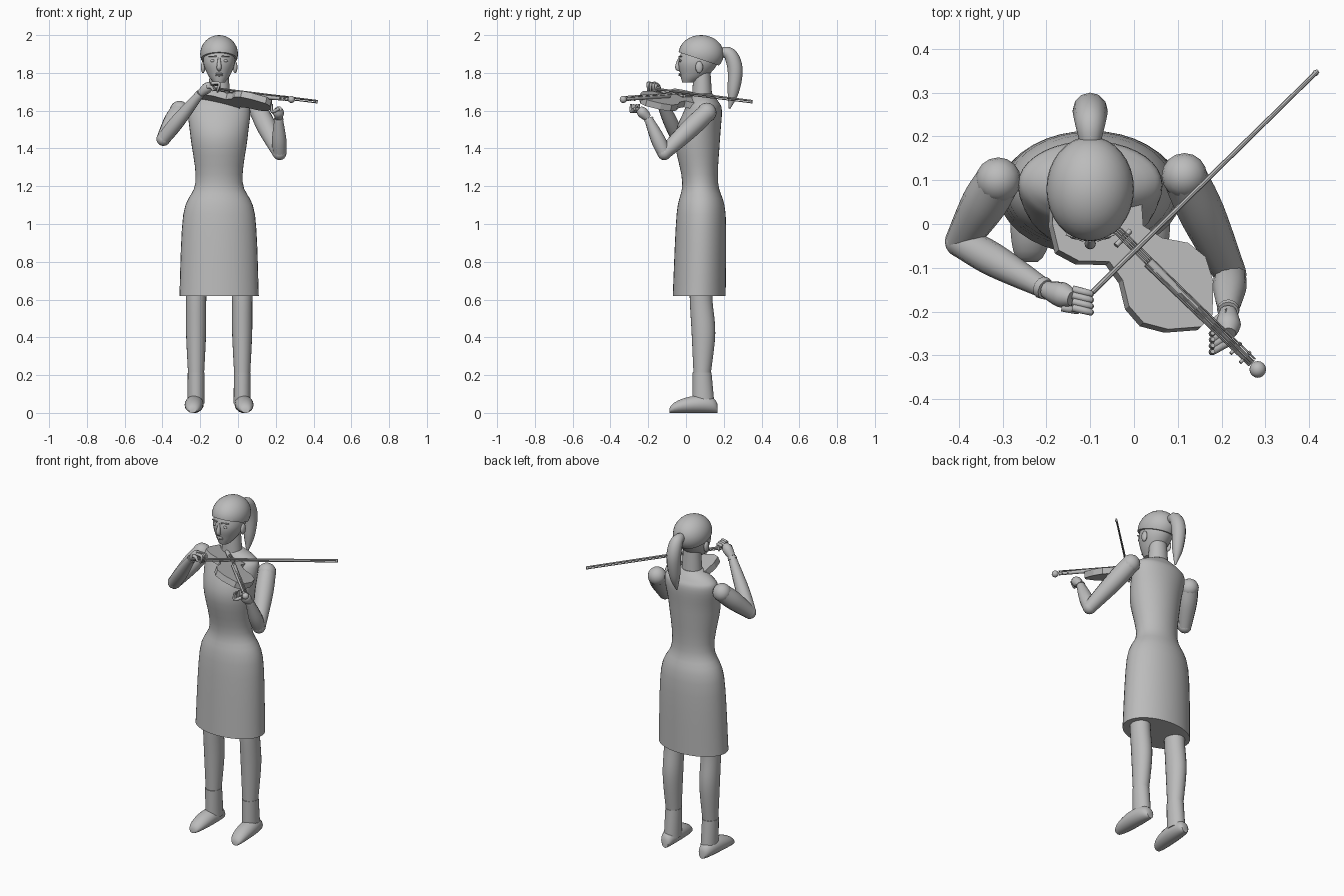
import bpy, bmesh
from math import sin, cos, pi, tau, radians
from mathutils import Vector, Matrix

if "Cube" in bpy.data.objects:
    bpy.data.objects.remove(bpy.data.objects["Cube"], do_unlink=True)

grey = (0.5, 0.5, 0.5, 1)
material = bpy.data.materials.new("plain grey")
material.use_nodes = True
material.diffuse_color = grey
material.node_tree.nodes["Principled BSDF"].inputs["Base Color"].default_value = grey


def finish(name, bm, smooth=True):
    bmesh.ops.recalc_face_normals(bm, faces=bm.faces)
    mesh = bpy.data.meshes.new(name)
    bm.to_mesh(mesh)
    bm.free()
    mesh.materials.append(material)
    part = bpy.data.objects.new(name, mesh)
    bpy.context.collection.objects.link(part)
    if smooth:
        bpy.ops.object.select_all(action="DESELECT")
        part.select_set(True)
        bpy.context.view_layer.objects.active = part
        bpy.ops.object.shade_smooth_by_angle(angle=radians(40))


def spline(keys, steps=5):
    """Smooth curve through a few key vectors of any length."""
    keys = [Vector(key) for key in keys]
    last = len(keys) - 1
    result = []
    for i in range(last):
        a, b, c, d = keys[max(i - 1, 0)], keys[i], keys[i + 1], keys[min(i + 2, last)]
        for step in range(steps):
            t = step / steps
            result.append(b + ((c - a) * t + (2 * a - 5 * b + 4 * c - d) * t ** 2
                               + (3 * (b - c) + d - a) * t ** 3) / 2)
    return result + [keys[last]]


def circle(count):
    return [(cos(tau * i / count), sin(tau * i / count)) for i in range(count)]


def skin(name, rings):
    """Bridge equal rings of points and cap both ends."""
    bm = bmesh.new()
    loops = [[bm.verts.new(point) for point in ring] for ring in rings]
    for low, high in zip(loops, loops[1:]):
        for i in range(len(low)):
            bm.faces.new((low[i - 1], low[i], high[i], high[i - 1]))
    bm.faces.new(loops[0])
    bm.faces.new(loops[-1])
    finish(name, bm)


def loft(name, centre, keys, count=24):
    """Upright form; each key is height, half width, front and back."""
    skin(name, [[(centre + width * c, (front + back + (back - front) * s) / 2, z) for c, s in circle(count)]
                for z, width, front, back in spline(keys)])


def tube(name, points, radii, side=(0, 0, 1), count=12):
    """Round limb through points, with a radius at each one."""
    stations = spline([(*point, radius) for point, radius in zip(points, radii)])
    centres = [station.xyz for station in stations]
    rings = []
    for i, station in enumerate(stations):
        ahead = centres[min(i + 1, len(centres) - 1)] - centres[max(i - 1, 0)]
        u = ahead.cross(Vector(side)).normalized()
        v = ahead.cross(u).normalized()
        rings.append([centres[i] + station.w * (u * c + v * s) for c, s in circle(count)])
    skin(name, rings)


def ellipsoid(centre, size, segments):
    bm = bmesh.new()
    place = Matrix.Translation(centre) @ Matrix.Diagonal((*size, 1))
    bmesh.ops.create_uvsphere(bm, u_segments=segments, v_segments=segments // 2, radius=1, matrix=place)
    return bm


def ball(name, centre, size, segments=16):
    finish(name, ellipsoid(centre, size, segments))


middle = -0.1

# Dress, neck and head
loft("dress", middle, [(0.62, 0.21, -0.07, 0.21), (1.05, 0.19, -0.05, 0.21), (1.22, 0.125, -0.02, 0.17),
                       (1.45, 0.15, -0.06, 0.18), (1.6, 0.165, -0.01, 0.19), (1.65, 0.14, 0.02, 0.17),
                       (1.69, 0.06, 0.04, 0.14)], count=36)
loft("neck", middle, [(1.65, 0.06, 0.03, 0.14), (1.8, 0.05, 0.04, 0.13)])
loft("head", middle, [(1.75, 0.03, -0.02, 0.05), (1.79, 0.06, -0.03, 0.12), (1.86, 0.085, -0.04, 0.17),
                      (1.95, 0.07, -0.01, 0.16)])

# Hair cap with a sloping lower edge, and ponytail
cap = ellipsoid((middle, 0.08, 1.9), (0.1, 0.12, 0.1), 32)
cut = bmesh.ops.bisect_plane(cap, geom=cap.verts[:] + cap.edges[:] + cap.faces[:], clear_inner=True,
                             plane_co=(middle, 0.08, 1.87), plane_no=(0, 1, 3))
rim = [item for item in cut["geom_cut"] if isinstance(item, bmesh.types.BMEdge)]
bmesh.ops.holes_fill(cap, edges=rim)
finish("hair_cap", cap)
tail = [(0.17, 1.91), (0.23, 1.9), (0.26, 1.82), (0.25, 1.7), (0.23, 1.61)]
tube("ponytail", [(middle, y, z) for y, z in tail], (0.02, 0.035, 0.04, 0.03, 0.004), side=(1, 0, 0))

# Nose and lips
tube("nose", [(middle, -0.035, 1.88), (middle, -0.045, 1.83), (middle, -0.03, 1.815)],
     (0.006, 0.013, 0.008), side=(1, 0, 0))
for z in (1.787, 1.795):
    ball("lip", (middle, -0.03, z), (0.02, 0.01, 0.005))


def arm(label, shoulder, elbow, wrist):
    ball(label + "_shoulder", shoulder, (0.052, 0.052, 0.052))
    ball(label + "_elbow", elbow, (0.037, 0.037, 0.037))
    tube(label + "_upper_arm", (shoulder, shoulder.lerp(elbow, 0.4), elbow), (0.05, 0.052, 0.037))
    tube(label + "_forearm", (elbow, elbow.lerp(wrist, 0.4), wrist), (0.036, 0.038, 0.022))
    tube(label + "_cuff", (elbow.lerp(wrist, 0.95), wrist), (0.026, 0.024))


def hand(label, wrist, knuckles, spread, reach, curl):
    """Palm, then four fingers that reach out and curl, then a thumb."""
    palm = wrist.lerp(knuckles, 0.6)
    tube(label + "_palm", (wrist, palm, knuckles), (0.02, 0.029, 0.018))
    for i in range(4):
        root = knuckles + spread * (i - 1.5)
        tube(label + "_finger", (root, root + reach, root + reach + curl), (0.009, 0.008, 0.005), side=spread)
    thumb = palm - spread * 2
    tube(label + "_thumb", (thumb, thumb + reach / 2, thumb + reach + curl / 2), (0.01, 0.009, 0.006), side=spread)


# Arms and hands: one holds the bow, one the violin neck
right_wrist, left_wrist = Vector((-0.2, -0.15, 1.69)), Vector((0.215, -0.2, 1.56))
arm("right", Vector((-0.31, 0.1, 1.6)), Vector((-0.395, -0.04, 1.45)), right_wrist)
arm("left", Vector((0.115, 0.11, 1.59)), Vector((0.22, -0.115, 1.375)), left_wrist)
hand("right", right_wrist, Vector((-0.14, -0.17, 1.74)), Vector((0, 0.014, -0.003)),
     Vector((0.04, -0.01, 0)), Vector((-0.01, 0, -0.04)))
hand("left", left_wrist, Vector((0.215, -0.25, 1.61)), Vector((0, -0.014, 0)),
     Vector((-0.035, -0.02, -0.015)), Vector((0, 0, 0.04)))


def shoe(label, centre, outward):
    """Rounded sole profile, higher at the heel, flat on the ground."""
    steps = 14
    rings = []
    for step in range(1, steps):
        u = step / steps
        fullness = sin(pi * u) ** 0.6
        y = 0.04 + 0.13 * cos(pi * u)
        x = centre + outward * 0.02 * u
        height = (0.12 - 0.06 * u) * fullness
        rings.append([(x + 0.05 * fullness * c, y, height * (1 + s) / 2) for c, s in circle(18)])
    skin(label + "_shoe", rings)


# Paired features of the face and legs
for label, mirror in (("left", 1), ("right", -1)):
    ball(label + "_eye", (middle + mirror * 0.034, -0.029, 1.864), (0.013, 0.006, 0.007))
    ball(label + "_ear", (middle + mirror * 0.085, 0.07, 1.83), (0.012, 0.02, 0.032))
    brow = [(middle + mirror * x, y, 1.887) for x, y in ((0.015, -0.037), (0.055, -0.023))]
    tube(label + "_eyebrow", brow, (0.004, 0.003))
    hip = middle + mirror * 0.122
    loft(label + "_leg", hip, [(0.2, 0.042, 0.04, 0.13), (0.42, 0.053, 0.03, 0.155),
                               (0.6, 0.054, 0.02, 0.14), (0.75, 0.06, 0.02, 0.14)])
    loft(label + "_ankle", hip, [(0.05, 0.045, 0.035, 0.15), (0.215, 0.044, 0.035, 0.135)])
    shoe(label, hip, mirror)

# Violin directions: along the neck, across the plate, and up from it
origin = Vector((0.03, -0.09, 1.67))
along = Vector((0.72, -0.69, -0.03)).normalized()
level = Vector((0, 0, 1)).cross(along).normalized()
across = Matrix.Rotation(radians(-20), 3, along) @ level
up = along.cross(across)


def on_violin(s, w=0, h=0):
    return origin + along * s + across * w + up * h


# Violin body: one faceted outline, wide at both bouts and narrow at the waist
widths = (0.03, 0.09, 0.125, 0.11, 0.06, 0.07, 0.105, 0.11, 0.08, 0.02)
edge = [(0.051 * i - 0.27, width) for i, width in enumerate(widths)]
outline = edge + [(s, -w) for s, w in reversed(edge)]
body = bmesh.new()
base = body.faces.new([body.verts.new(on_violin(s, w, -0.035)) for s, w in outline])
lifted = bmesh.ops.extrude_face_region(body, geom=[base], use_keep_orig=True)["geom"]
bmesh.ops.translate(body, vec=up * 0.035, verts=[v for v in lifted if isinstance(v, bmesh.types.BMVert)])
finish("violin_body", body, smooth=False)

# Fingerboard, scroll, bridge, tailpiece, pegs and strings
tube("violin_neck", (on_violin(0, h=0.012), on_violin(0.33)), (0.013, 0.009))
ball("scroll", on_violin(0.35), (0.019, 0.019, 0.019))
tube("bridge", [on_violin(-0.08, w, 0.012) for w in (-0.025, 0.025)], (0.006, 0.006))
tube("tailpiece", (on_violin(-0.24, h=0.006), on_violin(-0.11, h=0.012)), (0.008, 0.014))
for s in (0.28, 0.31):
    tube("tuning_peg", [on_violin(s, w) for w in (-0.018, 0.018)], (0.004, 0.004))
for i in range(4):
    w = (i - 1.5) * 0.006
    tube("string", (on_violin(-0.12, w, 0.022), on_violin(0.33, w, 0.014)), (0.002, 0.002), count=6)

# Bow stick, with the hair just below it and a block at each end
grip, tip = Vector((-0.125, -0.185, 1.718)), Vector((0.42, 0.35, 1.652))
drop = Vector((0, 0, -0.011))
tube("bow_stick", (grip, tip), (0.0065, 0.005), count=8)
tube("bow_hair", (grip + drop, tip + drop), (0.003, 0.003), count=6)
for t in (0.04, 0.99):
    ball("bow_block", grip.lerp(tip, t) + drop / 2, (0.007, 0.007, 0.01))
